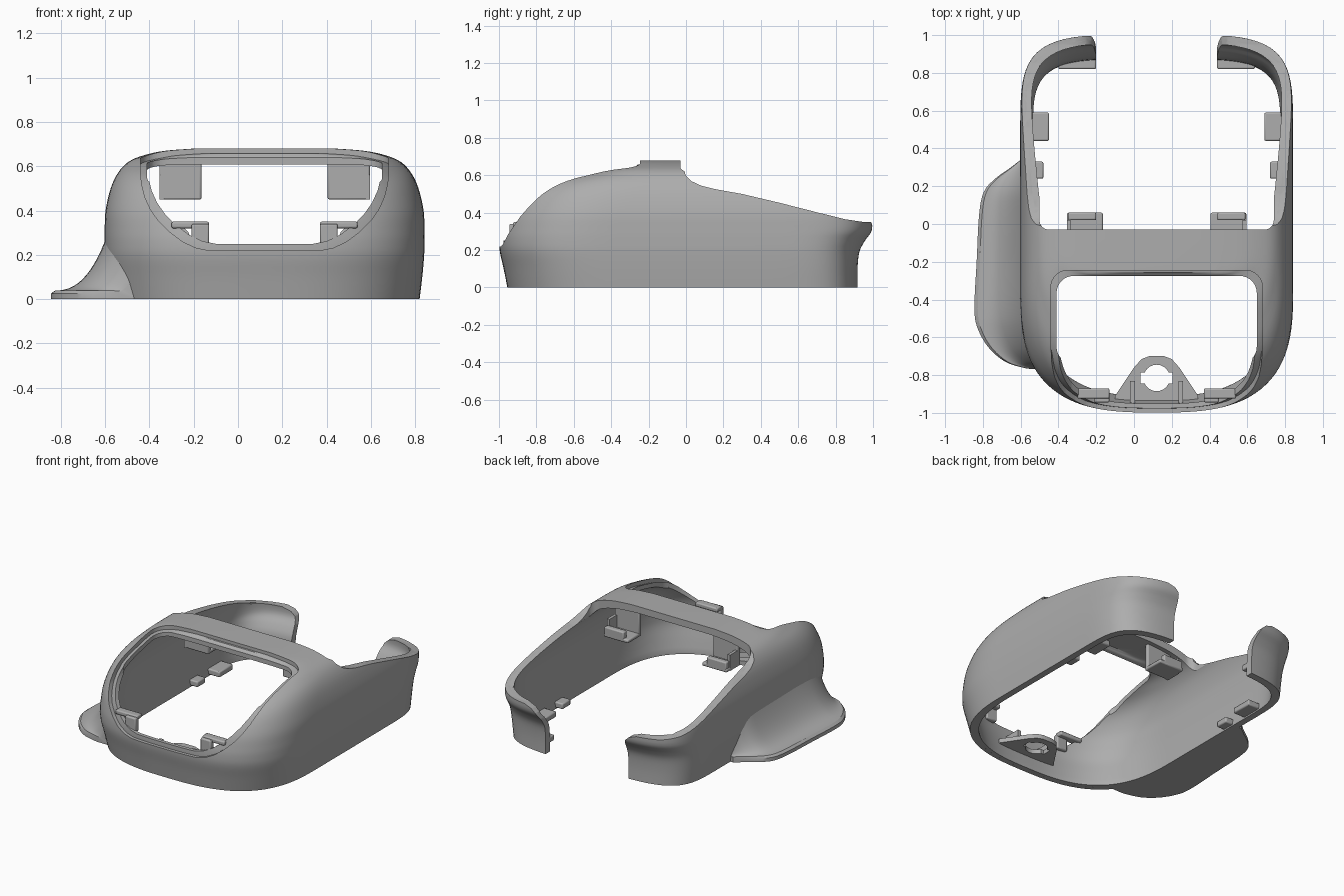
import bpy, bmesh, math
from mathutils import Vector

if bpy.data.objects.get("Cube"):
    bpy.data.objects.remove(bpy.data.objects["Cube"], do_unlink=True)

CX = 0.12  # middle of the shell, which is offset by the thumb rest
grey = bpy.data.materials.new("satin grey")
grey.use_nodes = True
grey.diffuse_color = (0.42, 0.42, 0.42, 1)
grey.node_tree.nodes["Principled BSDF"].inputs["Base Color"].default_value = (0.42, 0.42, 0.42, 1)


def finish(name, bm):
    bmesh.ops.recalc_face_normals(bm, faces=bm.faces)
    mesh = bpy.data.meshes.new(name)
    bm.to_mesh(mesh)
    bm.free()
    mesh.materials.append(grey)
    ob = bpy.data.objects.new(name, mesh)
    bpy.context.collection.objects.link(ob)
    return ob


def loft(name, rings):
    bm = bmesh.new()
    rows = [[bm.verts.new(p) for p in ring] for ring in rings]
    n = len(rows[0])
    for a, b in zip(rows, rows[1:]):
        for i in range(n):
            bm.faces.new((a[i], a[(i + 1) % n], b[(i + 1) % n], b[i]))
    bm.faces.new(rows[0])
    bm.faces.new(rows[-1])
    return finish(name, bm)


def prism(name, pts, axis, lo, hi):
    def place(p, h):
        return {"x": (h, p[0], p[1]), "y": (p[0], h, p[1]), "z": (p[0], p[1], h)}[axis]
    return loft(name, [[place(p, h) for p in pts] for h in (lo, hi)])


def box(name, x, y, z, bevel=0.008):
    ob = prism(name, [(x[0], y[0]), (x[1], y[0]), (x[1], y[1]), (x[0], y[1])], "z", *z)
    if bevel:
        m = ob.modifiers.new("soft edges", "BEVEL")
        m.width, m.segments = bevel, 2
    return ob


def rounded(x0, x1, y0, y1, r):
    pts = []
    for k, (x, y) in enumerate([(x1 - r, y1 - r), (x0 + r, y1 - r), (x0 + r, y0 + r), (x1 - r, y0 + r)]):
        for i in range(9):
            a = math.pi / 2 * (k + i / 8)
            pts.append((x + r * math.cos(a), y + r * math.sin(a)))
    return pts


def combine(ob, others, operation="DIFFERENCE"):
    for c in others:
        m = ob.modifiers.new("combine", "BOOLEAN")
        m.operation, m.solver, m.object = operation, "EXACT", c
    bpy.context.view_layer.update()
    deps = bpy.context.evaluated_depsgraph_get()
    mesh = bpy.data.meshes.new_from_object(ob.evaluated_get(deps))
    ob.modifiers.clear()
    ob.data = mesh
    for c in others:
        bpy.data.objects.remove(c, do_unlink=True)


def smooth_keys(keys, steps):
    out = []
    for i in range(len(keys) - 1):
        p = [Vector(keys[min(max(i + d, 0), len(keys) - 1)]) for d in (-1, 0, 1, 2)]
        for s in range(steps):
            t = s / steps
            out.append(p[1] + (p[2] - p[0]) * t / 2
                       + (p[0] - p[1] * 2.5 + p[2] * 2 - p[3] / 2) * t * t
                       + (p[1] * 1.5 - p[0] / 2 - p[2] * 1.5 + p[3] / 2) * t ** 3)
    return out + [Vector(keys[-1])]


# Shell levels: height, half width, front y, back y, squareness of the front
LEVELS = [(0, .70, -.955, .92, 2.8), (.1, .712, -.975, .92, 2.85), (.19, .72, -.995, .93, 2.9),
          (.25, .722, -.998, .96, 2.9), (.31, .722, -.99, 1, 2.9), (.4, .718, -.965, 1, 2.9),
          (.5, .695, -.90, 1, 3), (.57, .662, -.77, 1, 3.5), (.62, .615, -.56, 1, 4.5),
          (.65, .545, -.33, 1, 7), (.67, .45, -.29, 1, 9), (.68, .32, -.28, 1, 9)]


def outline(w, yf, yb, n_front, z):
    ring = []
    front, back = min(0, yf + .65), .43
    for i in range(128):
        a = math.tau * (i + .5) / 128
        c, s = math.cos(a), math.sin(a)
        n, mid, b = (4.5, back, yb - back) if s > 0 else (n_front, front, front - yf)
        r = (abs(c) ** n + abs(s) ** n) ** (-1 / n)
        ring.append((CX + w * r * c, mid + b * r * s, z))
    return ring


def body(name, inset, drop=0):
    rings = []
    for z, w, yf, yb, n in smooth_keys(LEVELS, 4):
        low = z - inset * (z / .68) ** 2 - drop * (z == 0)
        rings.append(outline(w - inset, yf + inset, yb - inset, n, low))
    return loft(name, rings)


def layer(name, outer, inner, grow):
    """One skin of the shell; grow widens the front window."""
    ob = body(name, outer)
    half = [(.53, .9), (.53, .6), (.525, .55), (.51, .49), (.485, .435), (.45, .385), (.40, .335),
            (.34, .29), (.28, .262), (.22, .25)]
    half = [(x + grow, z - grow) for x, z in half]
    front = [(CX + x, z) for x, z in half] + [(CX - x, z) for x, z in reversed(half)]
    rim = [(-.03, .67), (-.015, .645), (-.002, .60), (.03, .568), (.08, .545), (.15, .527), (.3, .5), (.5, .453),
           (.7, .402), (.85, .365), (.95, .35), (1.2, .35), (1.2, 1), (-.03, 1)]
    gap = [(.32, -.1), (.32, .21), (.327, .26), (.345, .305), (.375, .332), (.43, .35), (.43, 1)]
    gap = [(CX + x, z) for x, z in gap] + [(CX - x, z) for x, z in reversed(gap)]
    combine(ob, [body("hollow", inner, .1),
                 prism("front_cut", front, "y", -1.2, -.5),
                 prism("top_cut", rounded(CX - .53 - grow, CX + .53 + grow, -.74, -.275 + grow, .09), "z", .45, 1),
                 prism("rim_cut", rim, "x", -1, 1.2),
                 prism("rear_cut", rounded(CX - .62, CX + .62, -.03, .88, .05), "z", .36, 1),
                 prism("gap_cut", gap, "y", .5, 1.2)])
    return ob


shell = layer("shell", 0, .025, .03)
combine(shell, [layer("window_ledge", .022, .047, 0)], "UNION")

# Thumb rest: concave flare along the right side
REST = [(.34, -.60), (.29, -.665), (.24, -.735), (.17, -.795), (.05, -.82), (-.2, -.833), (-.45, -.845),
        (-.56, -.825), (-.66, -.765), (-.73, -.68), (-.76, -.59), (-.768, -.54)]
rings = []
for y, xo in smooth_keys(REST, 4):
    t = max(0, (-.305 - y) / .65)
    xi = CX - .70 * (1 - t ** 2.8) ** (1 / 2.8) + .015
    width = max(xi - xo, .012)
    top = .035 + .33 * min(1, width / .24) ** .6
    ring = [(xi, y, 0), (xi - width, y, 0), (xi - width, y, .025)]
    for k in range(1, 17):
        u = k / 16
        ring.append((xi - width * (1 - u), y, .038 + (top - .038) * u ** 2.7))
    rings.append(ring)
loft("thumb_rest", rings)

# Fittings repeated on both sides
for side, word in ((-1, "right"), (1, "left")):
    def span(a, b):
        return sorted((CX + side * a, CX + side * b))
    box(word + "_hanger_plate", span(.285, .475), (-.09, -.06), (.45, .65))
    box(word + "_hanger_shelf", span(.285, .475), (-.09, .06), (.45, .475))
    box(word + "_hanger_lip", span(.32, .47), (.02, .06), (.45, .52))
    box(word + "_hanger_web", span(.455, .475), (-.09, .02), (.45, .56), 0)
    box(word + "_front_clip", span(.25, .42), (-.925, -.87), (.32, .35))
    box(word + "_front_clip_stem", span(.25, .33), (-.945, -.905), (.24, .34))
    box(word + "_side_tab", span(.57, .68), (.44, .59), (.01, .05))
    box(word + "_small_tab", span(.60, .68), (.24, .33), (.01, .05))
    box(word + "_tip_foot", span(.32, .52), (.82, .89), (.06, .10))
    box(word + "_lug_rib", span(.115, .14), (-.95, -.83), (.10, .19), 0)

# Screw lug behind the front wall
lug_outline = [(-.10, -.935), (.34, -.935), (.34, -.91), (.24, -.76), (.20, -.715), (.16, -.70),
               (.08, -.70), (.04, -.715), (0, -.76), (-.10, -.91)]
lug = prism("screw_lug", lug_outline, "z", .10, .13)
hole = [(CX + .07 * math.cos(a * math.tau / 24), -.815 + .07 * math.sin(a * math.tau / 24)) for a in range(24)]
combine(lug, [prism("hole", hole, "z", 0, .3), box("slot", (.035, .205), (-.845, -.785), (0, .3), 0)])

# Smooth shading that keeps the cut edges crisp
bpy.ops.object.select_all(action="DESELECT")
for ob in bpy.context.collection.objects:
    if ob.type == "MESH" and grey.name in ob.data.materials:
        ob.select_set(True)
        bpy.context.view_layer.objects.active = ob
bpy.ops.object.shade_smooth_by_angle(angle=math.radians(32))
